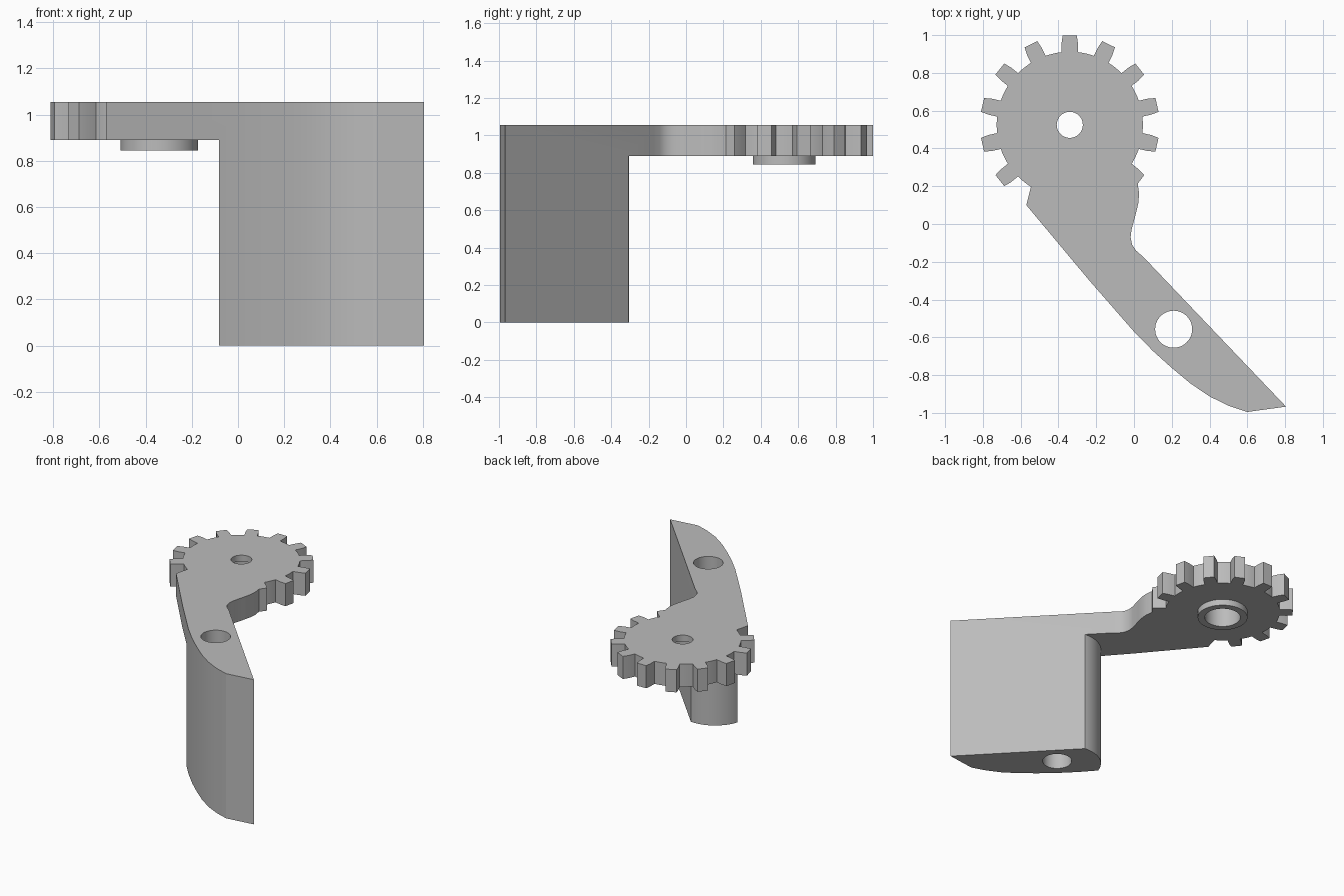
import bpy, bmesh
from math import cos, sin, radians

if "Cube" in bpy.data.objects:
    bpy.data.objects.remove(bpy.data.objects["Cube"])

TOP, PLATE, HUB = 1.055, 0.89, 0.845
GEAR, PIN = (-0.34, 0.525), (0.21, -0.557)
ROOT, TIP, TEETH = 0.387, 0.475, 14

grey = bpy.data.materials.new("plain grey")
grey.use_nodes = True
COLOUR = (0.5, 0.5, 0.5, 1)
grey.diffuse_color = COLOUR
grey.node_tree.nodes["Principled BSDF"].inputs["Base Color"].default_value = COLOUR


def polar(c, r, deg):
    return (c[0] + r * cos(radians(deg)), c[1] + r * sin(radians(deg)))


def arc(c, r, a, b, n):
    return [polar(c, r, a + (b - a) * i / n) for i in range(n + 1)]


def prism(name, outline, z0, z1):
    """Extrude a flat outline from z0 up to z1."""
    bm = bmesh.new()
    face = bm.faces.new([bm.verts.new((x, y, z0)) for x, y in outline])
    ext = bmesh.ops.extrude_face_region(bm, geom=[face], use_keep_orig=True)
    verts = [v for v in ext["geom"] if isinstance(v, bmesh.types.BMVert)]
    bmesh.ops.translate(bm, verts=verts, vec=(0, 0, z1 - z0))
    bmesh.ops.recalc_face_normals(bm, faces=bm.faces)
    mesh = bpy.data.meshes.new(name)
    bm.to_mesh(mesh)
    bm.free()
    mesh.materials.append(grey)
    ob = bpy.data.objects.new(name, mesh)
    bpy.context.collection.objects.link(ob)
    return ob


def disc(name, c, r, z0, z1):
    return prism(name, arc(c, r, 0, 360, 48)[:-1], z0, z1)


def combine(target, tool, operation):
    """Apply a boolean and drop the tool."""
    tool.hide_render = True
    mod = target.modifiers.new(tool.name, 'BOOLEAN')
    mod.operation, mod.object, mod.solver = operation, tool, 'EXACT'
    bpy.context.view_layer.objects.active = target
    bpy.ops.object.modifier_apply(modifier=mod.name)
    bpy.data.objects.remove(tool)


# Gear teeth, counterclockwise from the right of the arm to its left
step = 360 / TEETH
flank = [(ROOT, 6.4), (0.435, 5.7), (TIP, 4.5)]
outline = []
for k in range(-5, 6):
    a = 90 + k * step
    if k > -5:
        outline += [polar(GEAR, r, a - h) for r, h in flank]
    outline += [polar(GEAR, r, a + h) for r, h in reversed(flank)]
    outline += arc(GEAR, ROOT, a + 6.4, a + step - 6.4, 5)[1:-1]
outline.append(polar(GEAR, ROOT, 90 + 6 * step - 6.4))

# Arm: long left edge, curved belly, pointed end, straight back, neck
outline += [(-0.57, 0.10), (-0.24, -0.295), (0, -0.57), (0.1, -0.672),
            (0.2, -0.762), (0.3, -0.845), (0.4, -0.913), (0.5, -0.962),
            (0.6, -0.995), (0.805, -0.967), (0.05, -0.175),
            (0.01, -0.14), (-0.01, -0.11), (-0.018, -0.07), (-0.013, -0.03),
            (0.01, 0.055), (0.023, 0.11), (0.027, 0.16), (0.02, 0.213)]
body = prism("gear_arm", outline, 0, TOP)

# Clear the space below the gear, leaving a rounded end on the tall block
under = arc((0.15, -0.55), 0.245, 60, 185, 32)
under += [(-1.2, under[-1][1]), (-1.2, 1.2), (under[0][0], 1.2)]
combine(body, prism("under_cutter", under, -0.1, PLATE), 'DIFFERENCE')

# Hub ring, its counterbore, the shaft hole and the pin hole
combine(body, disc("hub", GEAR, 0.168, HUB, PLATE + 0.03), 'UNION')
combine(body, disc("counterbore", GEAR, 0.12, HUB - 0.1, 1.01), 'DIFFERENCE')
combine(body, disc("shaft_hole", GEAR, 0.069, HUB - 0.1, TOP + 0.1), 'DIFFERENCE')
combine(body, disc("pin_hole", PIN, 0.098, -0.1, TOP + 0.1), 'DIFFERENCE')

bpy.ops.object.select_all(action='DESELECT')
body.select_set(True)
bpy.context.view_layer.objects.active = body
bpy.ops.object.shade_smooth_by_angle(angle=radians(25))
